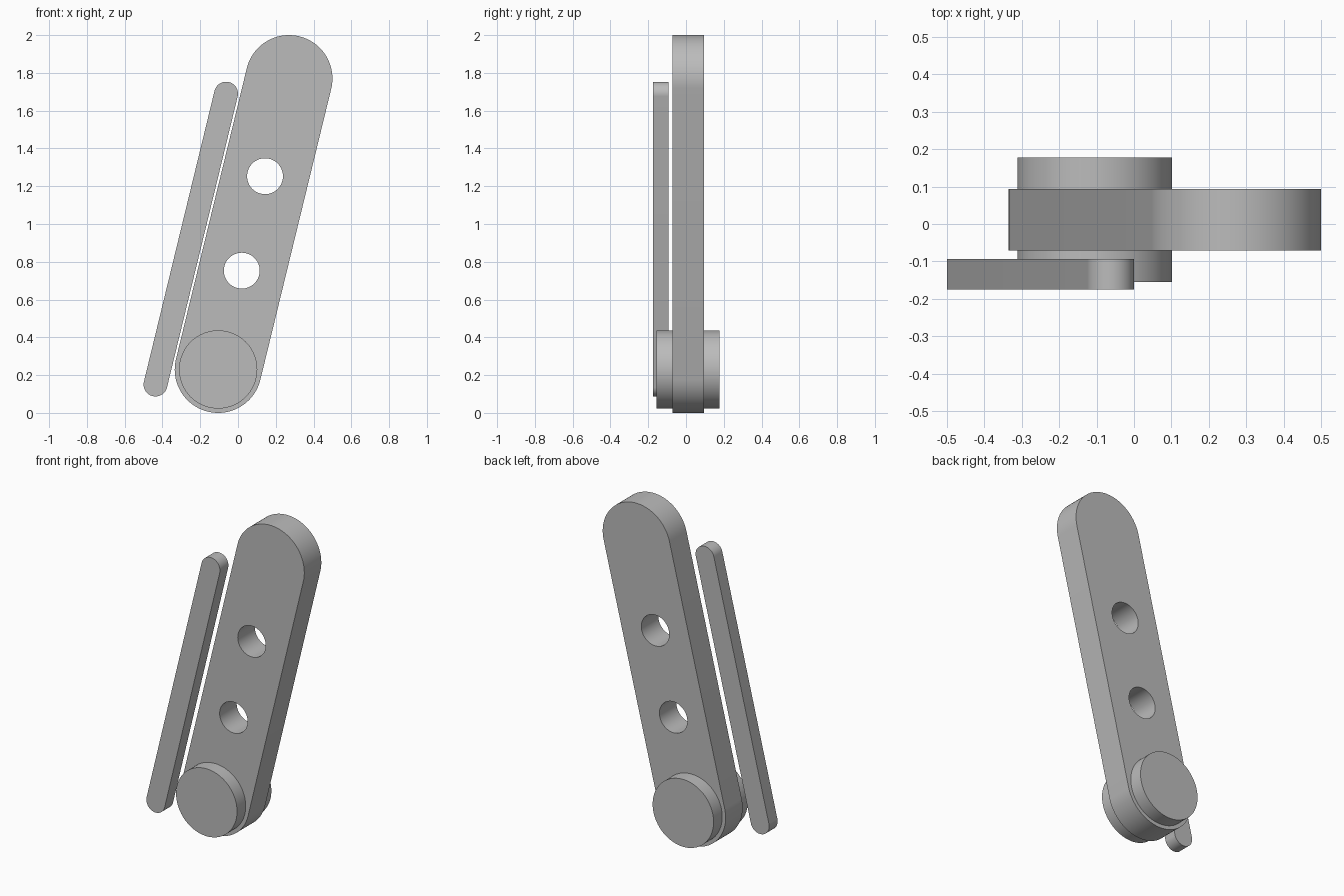
import bpy
import bmesh
from math import pi, cos, sin, atan2, radians
from mathutils import Vector

cube = bpy.data.objects.get("Cube")
if cube:
    bpy.data.objects.remove(cube, do_unlink=True)

# Plain grey material
GREY = (0.5, 0.5, 0.5, 1.0)
grey = bpy.data.materials.new("grey")
grey.use_nodes = True
grey.diffuse_color = GREY
grey.node_tree.nodes["Principled BSDF"].inputs["Base Color"].default_value = GREY


def arc(centre, radius, start, sweep, steps):
    """Points of an arc in the XZ plane, both ends included."""
    return [(centre[0] + radius * cos(start + sweep * i / steps),
             centre[1] + radius * sin(start + sweep * i / steps))
            for i in range(steps + 1)]


def slot(low, high, radius, steps=48):
    """Outline of a bar with a rounded end around each point."""
    along = Vector(high) - Vector(low)
    side = atan2(along.y, along.x) - pi / 2
    return (arc(high, radius, side, pi, steps)
            + arc(low, radius, side + pi, pi, steps))


def circle(centre, radius, steps=96):
    return arc(centre, radius, 0, 2 * pi, steps)[:-1]


def plate(name, outline, front, back):
    """Solid made by extruding an XZ outline from front to back."""
    bm = bmesh.new()
    face = bm.faces.new([bm.verts.new((x, front, z)) for x, z in outline])
    result = bmesh.ops.extrude_face_region(bm, geom=[face])
    verts = [v for v in result["geom"] if isinstance(v, bmesh.types.BMVert)]
    bmesh.ops.translate(bm, verts=verts, vec=(0, back - front, 0))
    bmesh.ops.recalc_face_normals(bm, faces=bm.faces)
    mesh = bpy.data.meshes.new(name)
    bm.to_mesh(mesh)
    bm.free()
    mesh.materials.append(grey)
    obj = bpy.data.objects.new(name, mesh)
    bpy.context.collection.objects.link(obj)
    return obj


def activate(obj):
    bpy.ops.object.select_all(action="DESELECT")
    obj.select_set(True)
    bpy.context.view_layer.objects.active = obj


PIVOT = (-0.105, 0.23)

# Wide arm, pivot boss through its lower end, slim bar beside it
arm = plate("arm", slot(PIVOT, (0.27, 1.77), 0.23), -0.071, 0.094)
boss = plate("pivot_boss", circle(PIVOT, 0.207), -0.155, 0.178)
bar = plate("side_bar", slot((-0.437, 0.15), (-0.063, 1.69), 0.063), -0.175, -0.093)

# Two round holes through the arm
for centre in ((0.02, 0.753), (0.143, 1.253)):
    cutter = plate("hole_cutter", circle(centre, 0.095, 64), -0.3, 0.3)
    cutter.hide_render = True
    cut = arm.modifiers.new("hole", "BOOLEAN")
    cut.operation = "DIFFERENCE"
    cut.solver = "EXACT"
    cut.object = cutter
    activate(arm)
    bpy.ops.object.modifier_apply(modifier=cut.name)
    bpy.data.objects.remove(cutter, do_unlink=True)

# Smooth the round walls, keep rims sharp
for obj in (arm, boss, bar):
    activate(obj)
    bpy.ops.object.shade_smooth_by_angle(angle=radians(30))
